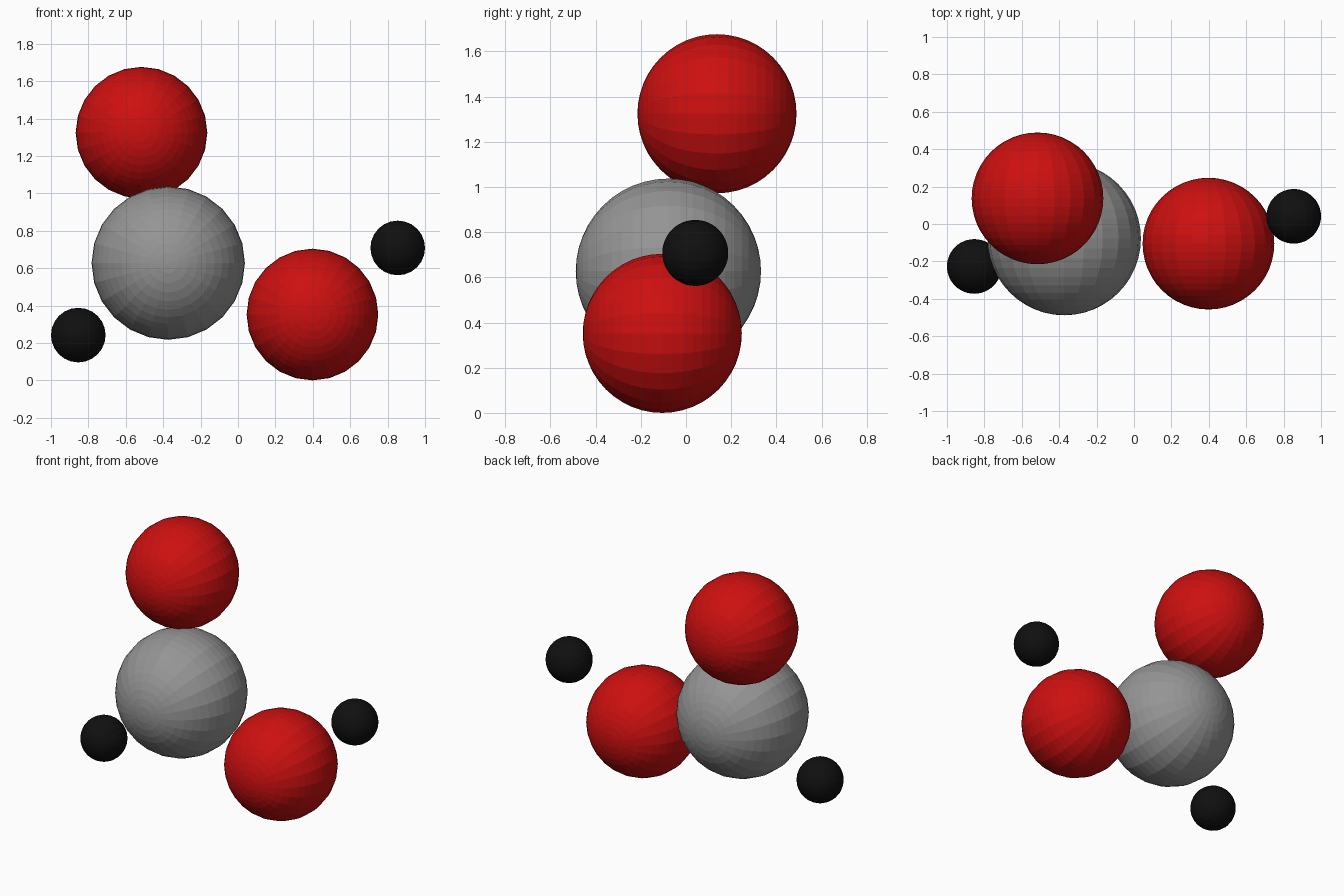
import bpy
from math import pi

if "Cube" in bpy.data.objects:
    bpy.data.objects.remove(bpy.data.objects["Cube"])


def material(name, rgb):
    m = bpy.data.materials.new(name)
    m.diffuse_color = (*rgb, 1)
    m.use_nodes = True
    m.node_tree.nodes["Principled BSDF"].inputs["Base Color"].default_value = m.diffuse_color
    return m


red = material("red", (0.61, 0.005, 0.005))
grey = material("grey", (0.3, 0.3, 0.3))
black = material("black", (0.005, 0.005, 0.005))


def atom(name, radius, centre, mat):
    # flat-faced ball with its poles along y
    bpy.ops.mesh.primitive_uv_sphere_add(segments=24, ring_count=24, radius=radius,
                                         location=centre, rotation=(pi / 2, 0, 0))
    ball = bpy.context.object
    ball.name = name
    ball.data.materials.append(mat)


# large central ball
atom("carbon_atom", 0.41, (-0.373, -0.078, 0.627), grey)
# two medium balls
atom("upper_oxygen_atom", 0.352, (-0.516, 0.137, 1.324), red)
atom("lower_oxygen_atom", 0.352, (0.398, -0.105, 0.352), red)
# two small balls
atom("left_hydrogen_atom", 0.146, (-0.854, -0.227, 0.242), black)
atom("right_hydrogen_atom", 0.146, (0.854, 0.041, 0.708), black)
